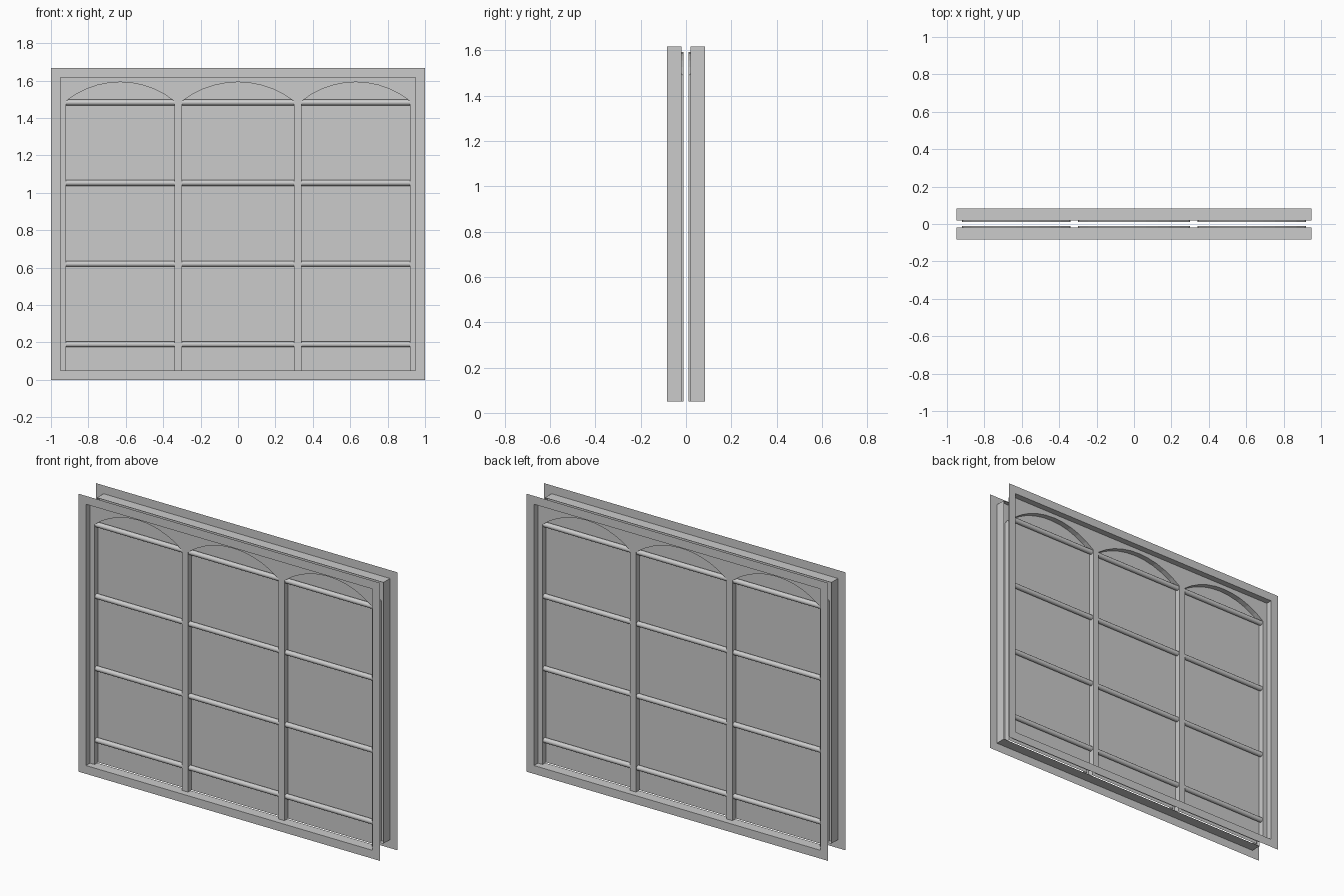
import bpy, bmesh, math

if "Cube" in bpy.data.objects:
    bpy.data.objects.remove(bpy.data.objects["Cube"])

Y_TRIM, Y_WALL, Y_SASH, Y_GLASS = -0.083, -0.02, -0.045, -0.012
BOTTOM, TOP, WALL_X = 0.05, 1.617, 0.95
BAYS = [(-0.92, -0.34), (-0.30, 0.30), (0.34, 0.92)]
SPRING, PEAK = 1.49, 1.592


def finish(name, bm, smooth=False):
    """Turn a bmesh into an object mirrored to the back of the wall."""
    mesh = bpy.data.meshes.new(name)
    bm.to_mesh(mesh)
    bm.free()
    ob = bpy.data.objects.new(name, mesh)
    bpy.context.collection.objects.link(ob)
    mod = ob.modifiers.new("mirror_back", 'MIRROR')
    mod.use_axis = (False, True, False)
    mod.use_mirror_merge = False
    if smooth:
        bpy.ops.object.select_all(action='DESELECT')
        ob.select_set(True)
        bpy.context.view_layer.objects.active = ob
        bpy.ops.object.shade_smooth_by_angle(angle=math.radians(50))
    return ob


def loop(bm, pts, y):
    return [bm.verts.new((x, y, z)) for x, z in pts]


def rect(x, z0, z1):
    return [(-x, z0), (x, z0), (x, z1), (-x, z1)]


def bridge(bm, a, b, closed=True):
    n = len(a)
    for i in range(n if closed else n - 1):
        j = (i + 1) % n
        bm.faces.new((a[i], a[j], b[j], b[i]))


def bay_outline(x0, x1, segs=10):
    """Up the left side, over the segmental arch, down the right side."""
    h, s = (x1 - x0) / 2, PEAK - SPRING
    r = (h * h + s * s) / (2 * s)
    a = math.asin(h / r)
    cx, cz = (x0 + x1) / 2, PEAK - r
    pts = [(x0, BOTTOM)]
    for i in range(segs + 1):
        t = -a + 2 * a * i / segs
        pts.append((cx + r * math.sin(t), cz + r * math.cos(t)))
    return pts + [(x1, BOTTOM)]


# Flat outer trim and the lining that runs back from it
bm = bmesh.new()
outer = loop(bm, rect(1.0, 0.0, 1.667), Y_TRIM)
inner = loop(bm, rect(WALL_X, BOTTOM, TOP), Y_TRIM)
back = loop(bm, rect(WALL_X, BOTTOM, TOP), Y_WALL)
bridge(bm, outer, inner)
bridge(bm, inner, back)
finish("trim_and_lining", bm)

# Arched sash: stiles, mullions and spandrels, with reveals around each bay
bm = bmesh.new()
front = loop(bm, [(-WALL_X, BOTTOM)], Y_SASH)
for x0, x1 in BAYS:
    pts = bay_outline(x0, x1)
    edge = loop(bm, pts, Y_SASH)
    bridge(bm, edge, loop(bm, pts, Y_GLASS), closed=False)
    front += edge
front += loop(bm, [(WALL_X, BOTTOM), (WALL_X, TOP), (-WALL_X, TOP)], Y_SASH)
face = bm.faces.new(front)
face.normal_update()
if face.normal.y > 0:
    face.normal_flip()
bmesh.ops.triangulate(bm, faces=[face])
finish("arched_sash", bm)

# Glass panes
bm = bmesh.new()
for x0, x1 in BAYS:
    face = bm.faces.new(loop(bm, bay_outline(x0, x1), Y_GLASS))
    face.normal_update()
    if face.normal.y > 0:
        face.normal_flip()
finish("glass_panes", bm)

# Rounded glazing bars, four per bay
bm = bmesh.new()
SIDES = 12
for x0, x1 in BAYS:
    for z in (0.19, 0.62, 1.053, 1.483):
        rings = []
        for x in (x0, x1):
            rings.append([bm.verts.new((x, -0.027 + 0.015 * math.cos(2 * math.pi * k / SIDES),
                                        z + 0.015 * math.sin(2 * math.pi * k / SIDES)))
                          for k in range(SIDES)])
        bridge(bm, *rings)
        bm.faces.new(rings[0])
        bm.faces.new(rings[1])
bmesh.ops.recalc_face_normals(bm, faces=bm.faces)
finish("glazing_bars", bm, smooth=True)
